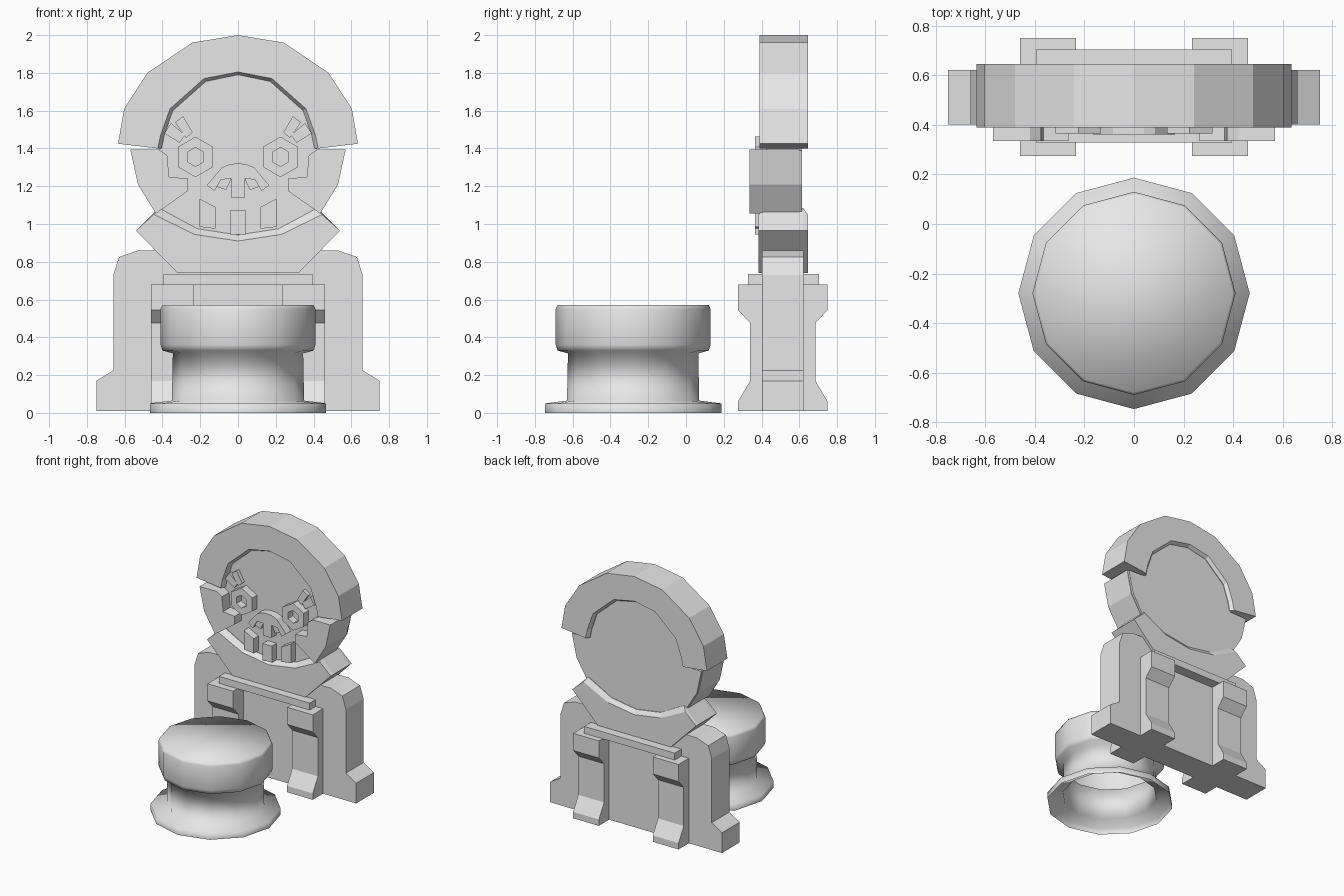
import bpy, bmesh, math

cube = bpy.data.objects.get("Cube")
if cube:
    bpy.data.objects.remove(cube, do_unlink=True)

grey = bpy.data.materials.new("plain grey")
grey.use_nodes = True
grey.diffuse_color = (0.8, 0.8, 0.8, 1)
for node in grey.node_tree.nodes:
    if node.type == 'BSDF_PRINCIPLED':
        node.inputs["Base Color"].default_value = (0.8, 0.8, 0.8, 1)


def finish(name, bm, smooth=False, fix=True):
    if fix:
        bmesh.ops.recalc_face_normals(bm, faces=bm.faces)
    mesh = bpy.data.meshes.new(name)
    for f in bm.faces:
        f.smooth = smooth
    bm.to_mesh(mesh)
    bm.free()
    mesh.materials.append(grey)
    obj = bpy.data.objects.new(name, mesh)
    bpy.context.collection.objects.link(obj)
    return obj


def loft(name, sections, axis='y'):
    """Capped solid through outlines placed at steps along y (or x)."""
    bm = bmesh.new()
    rings = []
    for d, pts in sections:
        rings.append([bm.verts.new((a, d, z) if axis == 'y' else (d, a, z))
                      for a, z in pts])
    n = len(rings[0])
    for r, q in zip(rings, rings[1:]):
        for i in range(n):
            j = (i + 1) % n
            bm.faces.new((r[i], r[j], q[j], q[i]))
    bm.faces.new(rings[0])
    bm.faces.new(rings[-1][::-1])
    return finish(name, bm)


def slab(name, pts, y0, y1):
    return loft(name, [(y0, pts), (y1, pts)])


def sym(half):
    """Complete a right-hand half outline across x = 0."""
    return half + [(-x, z) for x, z in reversed(half) if x > 0]


def flip(pts, s):
    return [(s * x, z) for x, z in pts]


def rect(x0, x1, z0, z1):
    return [(x0, z0), (x1, z0), (x1, z1), (x0, z1)]


# Hood arch with a bevelled inner rim
outer = [(0, 2.0), (.243, 1.96), (.48, 1.8), (.603, 1.61), (.635, 1.425)]
rim = [(.425, 1.4), (.41, 1.47), (.36, 1.61), (.18, 1.77), (0, 1.805)]
rim_in = [(.405, 1.4), (.39, 1.47), (.345, 1.6), (.17, 1.755), (0, 1.79)]
wide, narrow = sym(outer + rim), sym(outer + rim_in)
loft("hood_arch", [(.39, wide), (.42, narrow), (.62, narrow), (.645, wide)])

# Face disc
slab("face_disc", sym([(0, 1.8), (.175, 1.762), (.35, 1.605), (.4, 1.47),
                       (.415, 1.395), (.565, 1.39), (.525, 1.21),
                       (.43, 1.055), (.22, .94), (0, .91)]), .425, .615)

# Collar with a chamfered neckline
base = [(.54, .965), (.32, .74)]
low = sym([(0, .91), (.23, .945), (.445, 1.05)] + base + [(0, .74)])
high = sym([(0, .942), (.215, .975), (.42, 1.085)] + base + [(0, .74)])
loft("collar", [(.385, low), (.42, high), (.62, high), (.645, low)])

# Torso with spread feet
slab("torso", sym([(0, .86), (.53, .86), (.63, .825), (.66, .73), (.66, .225),
                   (.75, .17), (.75, .01), (0, .01)]), .402, .622)

# Crossbar over the legs
slab("crossbar", rect(-.395, .395, .68, .735), .328, .705)

# Leg profile in y and z
front_edge = [(.275, .68), (.275, .545), (.34, .475), (.34, .17),
              (.275, .06), (.275, .01)]
mid = .5125
leg = front_edge + [(2 * mid - y, z) for y, z in reversed(front_edge)]

# Paired parts
cheek = [(.42, 1.395), (.57, 1.395), (.53, 1.21), (.435, 1.055), (.265, 1.175),
         (.265, 1.24), (.365, 1.25), (.375, 1.365)]
lashes = {"outer": [(.39, 1.48), (.355, 1.535), (.28, 1.47), (.31, 1.43)],
          "inner": [(.333, 1.54), (.29, 1.57), (.24, 1.485), (.275, 1.455)]}
nostril = [(.095, 1.235), (.035, 1.24), (.063, 1.18), (.112, 1.197)]
tooth = [(.12, .975), (.205, .985), (.205, 1.135), (.12, 1.09)]

for side, s in (("left", 1), ("right", -1)):
    loft(side + "_leg", [(s * .235, leg), (s * .46, leg)], 'x')
    slab(side + "_cheek", flip(cheek, s), .335, .6)
    for which, pts in lashes.items():
        slab(f"{side}_{which}_brow", flip(pts, s), .395, .44)
    slab(side + "_nostril", flip(nostril, s), .372, .44)
    slab(side + "_tooth", flip(tooth, s), .365, .44)

    # Hexagonal eye ring
    bm = bmesh.new()
    loops = []
    for r, y in ((.107, .44), (.107, .365), (.05, .365), (.05, .44)):
        loops.append([bm.verts.new((s * .225 + r * math.sin(k * math.pi / 3), y,
                                    1.355 + r * math.cos(k * math.pi / 3)))
                      for k in range(6)])
    for a in range(4):
        p, q = loops[a], loops[(a + 1) % 4]
        for k in range(6):
            m = (k + 1) % 6
            bm.faces.new((p[k], p[m], q[m], q[k]))
    finish(side + "_eye", bm)

# Nose and middle tooth
slab("nose", sym([(0, 1.32), (.04, 1.318), (.085, 1.3), (.165, 1.205),
                  (.125, 1.175), (.09, 1.235), (.037, 1.24), (.037, 1.14),
                  (0, 1.14)]), .362, .44)
slab("middle_tooth", rect(-.04, .04, .945, 1.075), .365, .44)

# Stool: twelve-sided turned shell, open underneath
profile = [(.467, 0), (.467, .05), (.35, .065), (.345, .315), (.4, .33),
           (.41, .36), (.41, .55), (.4, .572)]
bm = bmesh.new()
rows = [[bm.verts.new((r * math.sin(k * math.pi / 6),
                       -.28 - r * math.cos(k * math.pi / 6), z))
         for k in range(12)] for r, z in profile]
for p, q in zip(rows, rows[1:]):
    for k in range(12):
        m = (k + 1) % 12
        bm.faces.new((p[k], p[m], q[m], q[k]))
bm.faces.new(rows[-1])
finish("stool", bm, smooth=True, fix=False)
